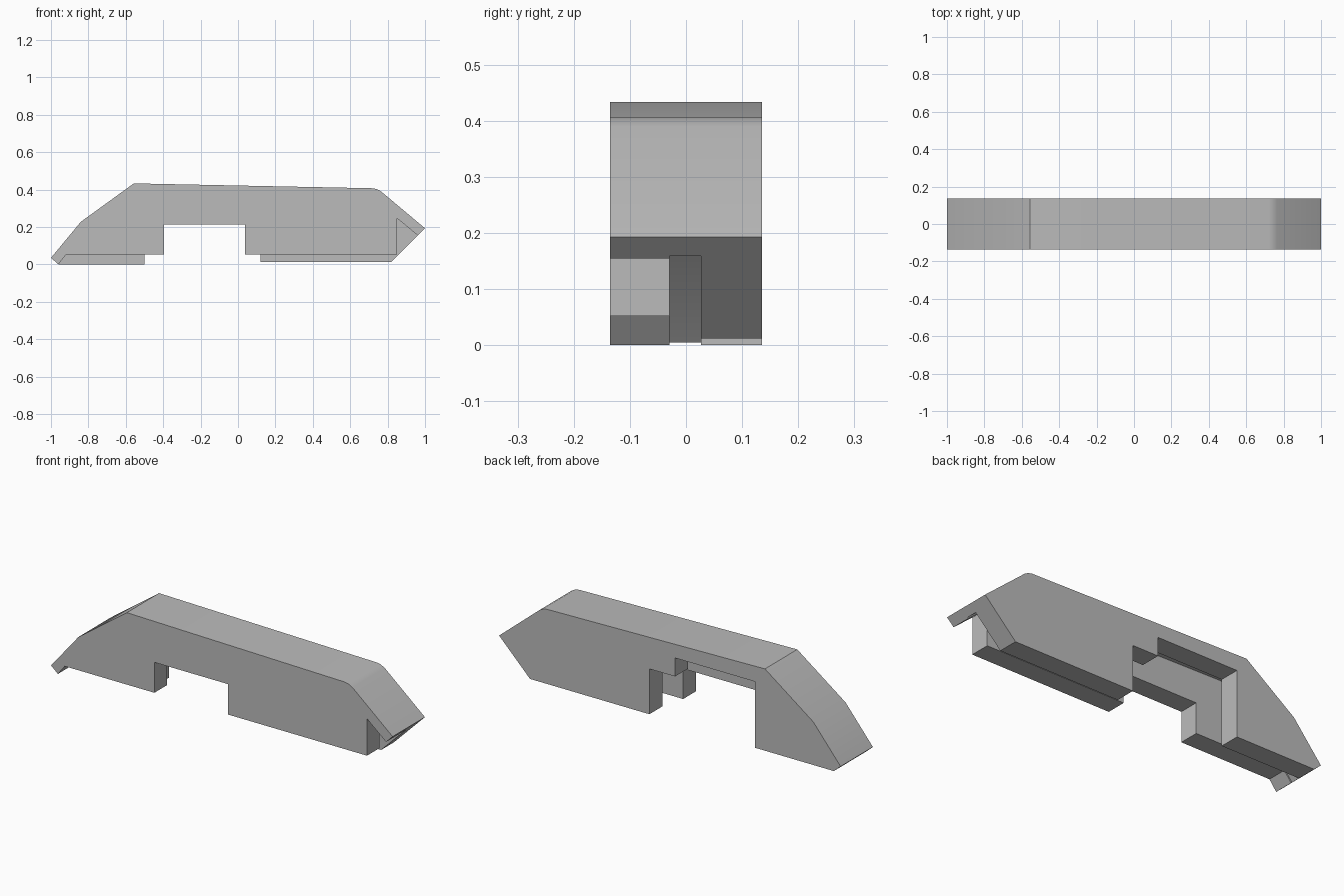
import bpy
import bmesh
from math import radians

scene_cube = bpy.data.objects.get("Cube")
if scene_cube:
    bpy.data.objects.remove(scene_cube, do_unlink=True)

HALF = 0.135                     # half thickness of the body
SLOT = (-0.029, 0.027)           # y range of the inner slot

grey = bpy.data.materials.new("plain_grey")
grey.use_nodes = True
grey.diffuse_color = (0.5, 0.5, 0.5, 1)
grey.node_tree.nodes["Principled BSDF"].inputs["Base Color"].default_value = (0.5, 0.5, 0.5, 1)


def extrude_profile(name, profile, y0, y1):
    """Solid made by extruding an x-z outline from y0 to y1."""
    bm = bmesh.new()
    face = bm.faces.new([bm.verts.new((x, y0, z)) for x, z in profile])
    moved = bmesh.ops.extrude_face_region(bm, geom=[face])["geom"]
    verts = [v for v in moved if isinstance(v, bmesh.types.BMVert)]
    bmesh.ops.translate(bm, verts=verts, vec=(0, y1 - y0, 0))
    bmesh.ops.recalc_face_normals(bm, faces=bm.faces)
    mesh = bpy.data.meshes.new(name)
    bm.to_mesh(mesh)
    bm.free()
    mesh.materials.append(grey)
    obj = bpy.data.objects.new(name, mesh)
    bpy.context.collection.objects.link(obj)
    return obj


def carve(target, name, profile, y0, y1):
    """Cut an extruded outline out of the target, then drop the cutter."""
    cutter = extrude_profile(name, profile, y0, y1)
    cutter.hide_render = True
    mod = target.modifiers.new(name, "BOOLEAN")
    mod.operation, mod.solver, mod.object = "DIFFERENCE", "EXACT", cutter
    bpy.context.view_layer.objects.active = target
    bpy.ops.object.modifier_apply(modifier=name)
    bpy.data.objects.remove(cutter, do_unlink=True)


# Full silhouette of the housing
housing = extrude_profile("housing", [
    (-1, 0.035), (-0.84, 0.228), (-0.557, 0.433), (0.72, 0.407), (0.743, 0.402),
    (0.765, 0.39), (1, 0.193), (0.819, 0.012), (-0.5, 0.012), (-0.5, 0), (-0.96, 0),
], -HALF, HALF)

# Slot hollowed from below between the two side walls, leaving a thin shell
carve(housing, "slot_cutter", [
    (-0.991, -0.025), (-0.8, 0.205), (-0.54, 0.383), (0.72, 0.362), (1.03, 0.106),
    (1.03, -0.025),
], *SLOT)

# Front wall: raised underside, window and notch below the nose lip
carve(housing, "front_cutter", [
    (-0.976, -0.02), (-0.92, 0.052), (-0.395, 0.052), (-0.395, 0.213), (0.037, 0.213),
    (0.037, 0.052), (0.85, 0.052), (0.85, 0.247), (1.03, 0.098), (1.03, -0.02),
], -0.2, SLOT[0] + 0.015)

# Back wall: stepped opening
carve(housing, "back_cutter", [
    (-0.5, -0.05), (-0.5, 0.35), (-0.03, 0.35), (-0.03, 0.252), (0.12, 0.252), (0.12, -0.05),
], SLOT[1] - 0.015, 0.2)

bpy.ops.object.select_all(action="DESELECT")
housing.select_set(True)
bpy.context.view_layer.objects.active = housing
bpy.ops.object.shade_smooth_by_angle(angle=radians(30))
